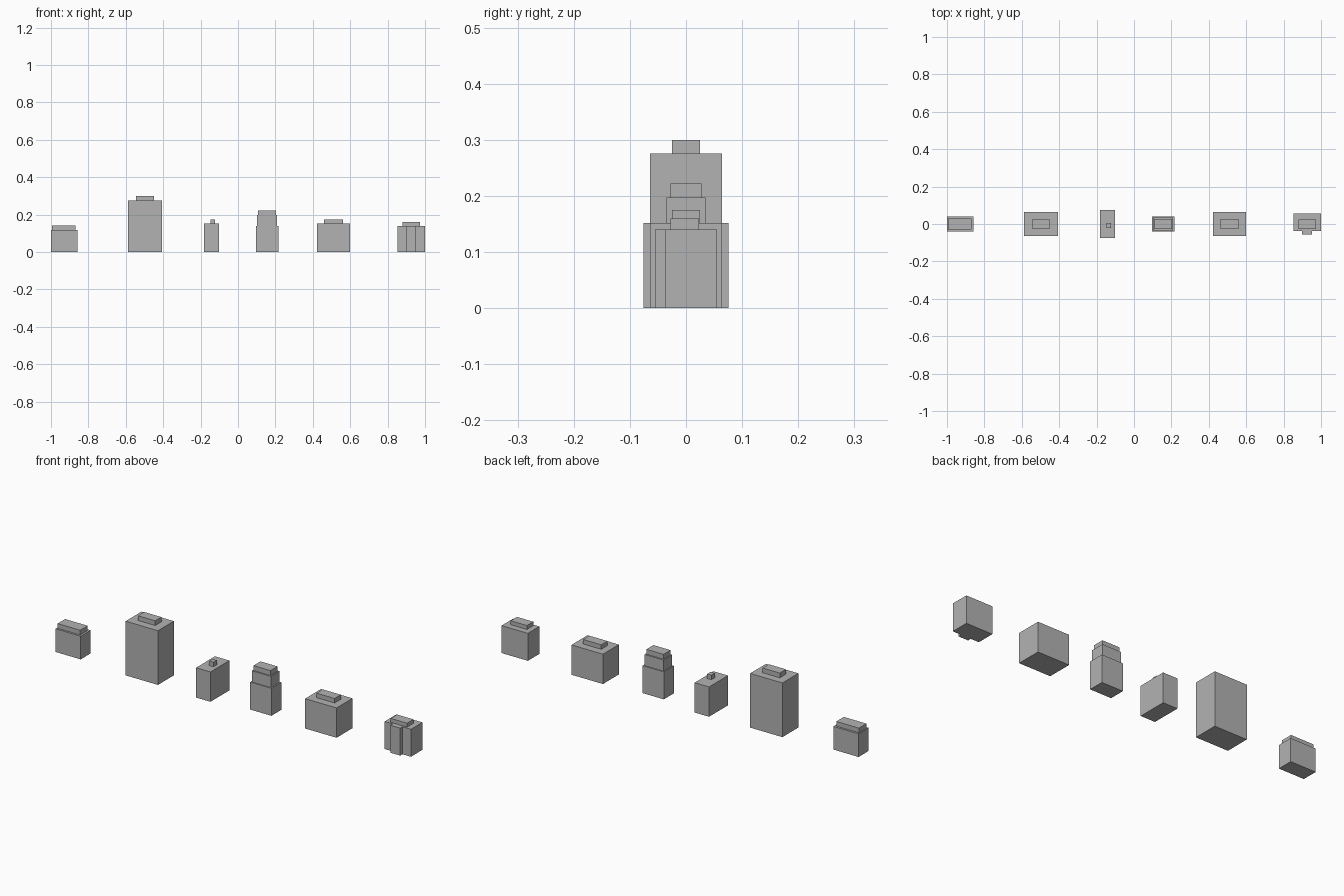
import bpy

old = bpy.data.objects.get("Cube")
if old:
    bpy.data.objects.remove(old, do_unlink=True)

# One plain concrete colour for every building
concrete = bpy.data.materials.new("concrete_grey")
concrete.use_nodes = True
colour = (0.45, 0.45, 0.45, 1)
concrete.diffuse_color = colour
concrete.node_tree.nodes["Principled BSDF"].inputs["Base Color"].default_value = colour


def block(name, x, y, z):
    """Box spanning the (low, high) range on each axis."""
    bpy.ops.mesh.primitive_cube_add(size=1)
    ob = bpy.context.object
    ob.name = name
    ob.location = [sum(r) / 2 for r in (x, y, z)]
    ob.scale = [r[1] - r[0] for r in (x, y, z)]
    bpy.ops.object.transform_apply(location=True, rotation=False, scale=True)
    ob.data.materials.append(concrete)


def building(name, tiers):
    """Stack of tiers, each given as (part, x range, y range, top height)."""
    base = 0
    for part, x, y, top in tiers:
        block(f"{name}_{part}", x, y, (base, top))
        base = top


# Low wide house at the right end
building("low_house", [
    ("body", (-1, -0.858), (-0.04, 0.04), 0.118),
    ("roof", (-0.995, -0.868), (-0.03, 0.03), 0.142)])

# Tallest block
building("tall_block", [
    ("body", (-0.588, -0.406), (-0.064, 0.064), 0.276),
    ("roof_box", (-0.546, -0.449), (-0.025, 0.025), 0.3)])

# Narrow deep block
building("narrow_block", [
    ("body", (-0.183, -0.102), (-0.076, 0.076), 0.152),
    ("chimney", (-0.147, -0.123), (-0.022, 0.005), 0.175)])

# Stepped tower
building("stepped_tower", [
    ("base", (0.097, 0.216), (-0.04, 0.04), 0.14),
    ("middle", (0.102, 0.209), (-0.035, 0.035), 0.197),
    ("top", (0.107, 0.203), (-0.028, 0.028), 0.222)])

# Wide block
building("wide_block", [
    ("body", (0.423, 0.6), (-0.064, 0.064), 0.152),
    ("roof_box", (0.46, 0.562), (-0.025, 0.025), 0.175)])

# Porch house at the left end
building("porch_house", [
    ("body", (0.852, 1), (-0.037, 0.055), 0.14),
    ("roof_box", (0.88, 0.972), (-0.028, 0.023), 0.16)])
block("porch_house_bay", (0.898, 0.952), (-0.055, -0.037), (0, 0.14))
